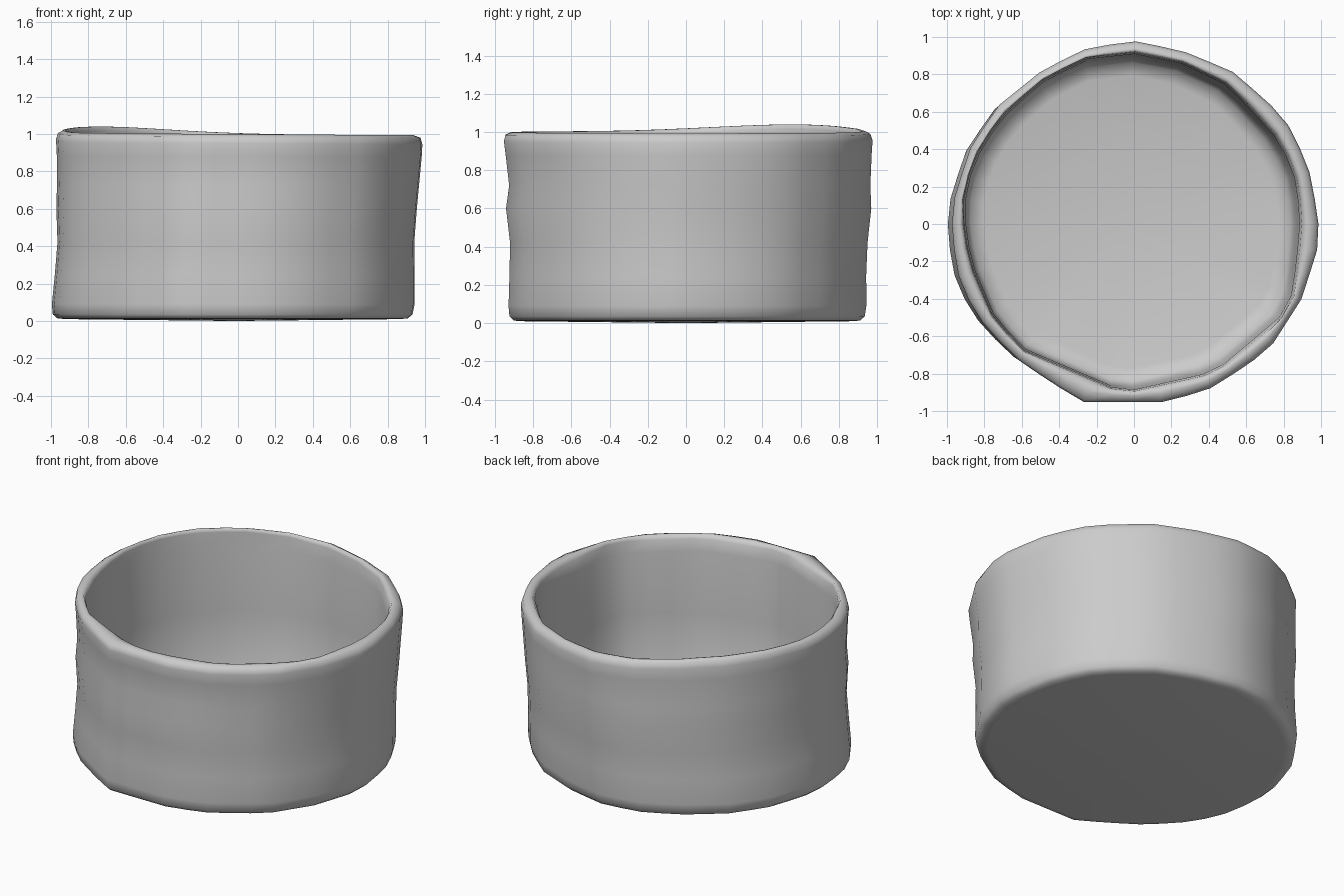
import bpy, bmesh, math

if "Cube" in bpy.data.objects:
    bpy.data.objects.remove(bpy.data.objects["Cube"])

# Plan outlines (x, y), counter-clockwise
OUTER = [(1, -.08), (.95, .25), (.85, .5), (.72, .65), (.52, .82), (.25, .93), (0, .98),
         (-.25, .95), (-.5, .83), (-.75, .63), (-.9, .4), (-.98, .15), (-1, -.05),
         (-.95, -.33), (-.85, -.51), (-.67, -.71), (-.45, -.86), (-.28, -.96),
         (.17, -.96), (.42, -.88), (.72, -.68), (.9, -.4)]
INNER = [(.88, .05), (.84, .3), (.74, .47), (.5, .73), (.25, .85), (0, .9), (-.27, .87),
         (-.5, .75), (-.72, .55), (-.86, .32), (-.91, .08), (-.87, -.2), (-.75, -.48),
         (-.6, -.66), (-.06, -.89), (.43, -.78), (.82, -.45), (.86, -.2)]
N = 44
TAU = 2 * math.pi


def polar_radius(outline, a):
    """Distance from centre to a closed polygon along angle a."""
    c, s = math.cos(a), math.sin(a)
    for (x1, y1), (x2, y2) in zip(outline, outline[1:] + outline[:1]):
        dx, dy = x2 - x1, y2 - y1
        det = c * dy - s * dx
        if abs(det) < 1e-9:
            continue
        t = (x1 * dy - y1 * dx) / det
        u = (x1 * s - y1 * c) / det
        if t > 0 and -1e-6 <= u <= 1 + 1e-6:
            return t
    return .95


def rim_lift(a):
    """Uneven rim height: high at back left, low at the right."""
    bump = max(0, math.cos(a - math.radians(142))) ** 4
    return .036 * bump + .006 * math.cos(a - math.pi)


# Profile: z, blend (0 outer .. 1 inner), scale x, scale y, shift x, shift y, rim weight
PROFILE = [
    (.010, 0, .90, .90, -.025, -.005, 0),
    (.014, 0, .945, .935, -.025, -.005, 0),
    (.035, 0, .970, .958, -.025, -.004, 0),
    (.09, 0, .978, .965, -.022, -.002, 0),
    (.25, 0, .970, .962, -.014, 0, 0),
    (.42, 0, .962, .964, -.008, .005, 0),
    (.60, 0, .972, .985, -.004, .004, 0),
    (.72, 0, .976, .974, .003, .010, .2),
    (.88, 0, .984, .987, .010, .004, .7),
    (.95, 0, .988, .994, .010, .002, 1),
    (.985, 0, .978, .984, .010, 0, 1),
    (.999, .35, .982, .985, .008, 0, 1),
    (.998, .65, .995, .995, .006, 0, 1),
    (.975, 1, 1.02, 1.02, .004, 0, 1),
    (.90, 1, 1.01, 1.01, 0, 0, .7),
    (.50, 1, 1, 1, 0, 0, 0),
    (.16, 1, .99, .99, -.01, 0, 0),
    (.09, 1, .96, .96, -.01, 0, 0),
    (.07, 1, .88, .88, -.01, 0, 0),
]

bm = bmesh.new()
rings = []
for z, b, sx, sy, ox, oy, w in PROFILE:
    ring = []
    for i in range(N):
        a = TAU * i / N
        r = polar_radius(OUTER, a) * (1 - b) + polar_radius(INNER, a) * b
        ring.append(bm.verts.new((r * sx * math.cos(a) + ox, r * sy * math.sin(a) + oy,
                                  z + w * rim_lift(a))))
    rings.append(ring)

# Walls, rounded rim and inside
for lo, hi in zip(rings, rings[1:]):
    for i in range(N):
        j = (i + 1) % N
        bm.faces.new((lo[i], lo[j], hi[j], hi[i]))

# Underside and inner floor
for ring, z, flip in ((rings[0], 0.0, True), (rings[-1], .068, False)):
    mid = bm.verts.new((-.02, 0, z))
    for i in range(N):
        j = (i + 1) % N
        bm.faces.new((mid, ring[j], ring[i]) if flip else (mid, ring[i], ring[j]))

bmesh.ops.recalc_face_normals(bm, faces=bm.faces)
mesh = bpy.data.meshes.new("round_bowl")
bm.to_mesh(mesh)
bm.free()
mesh.shade_smooth()
bowl = bpy.data.objects.new("round_bowl", mesh)
bpy.context.collection.objects.link(bowl)
